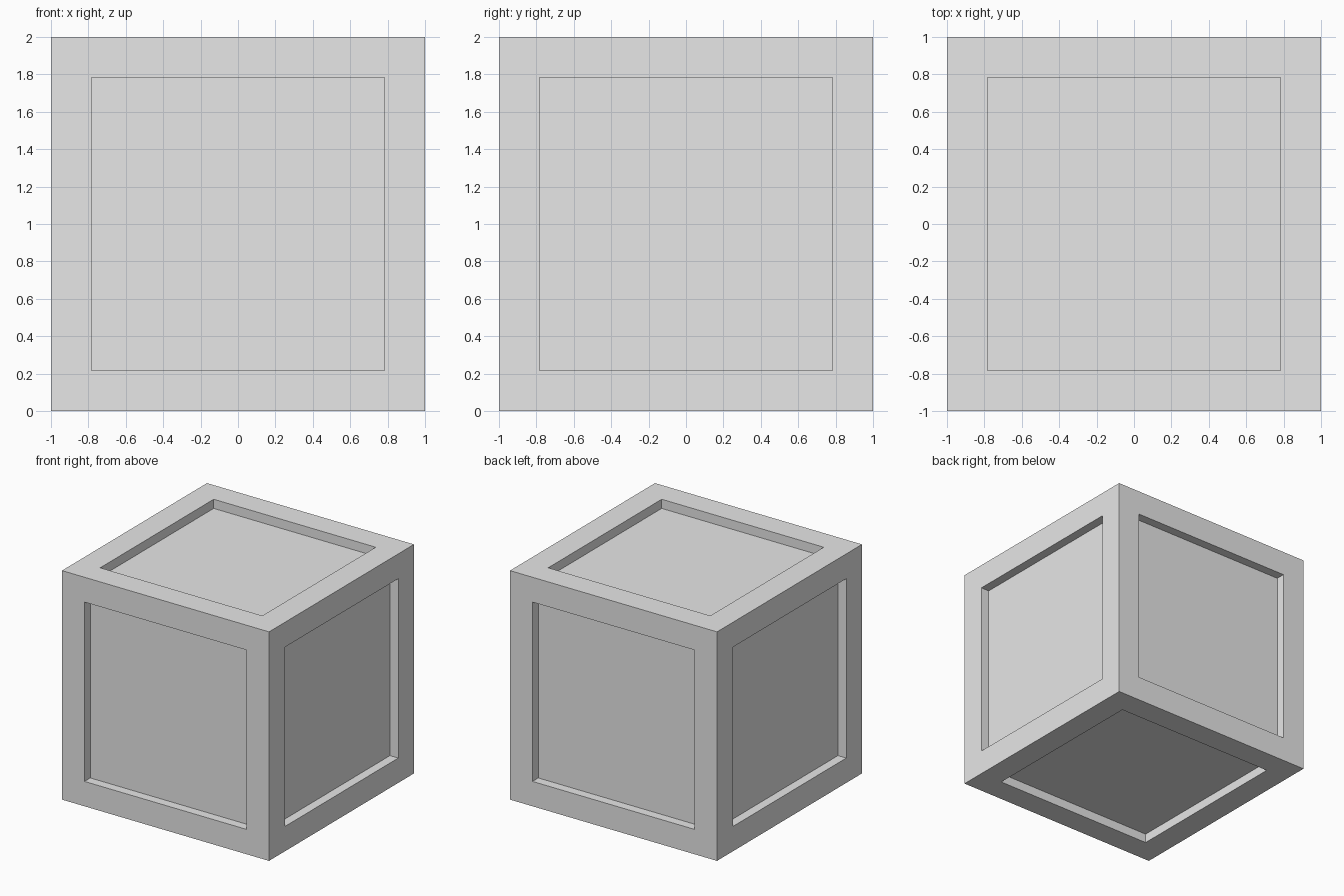
import bpy
import bmesh

SIZE = 2.0      # outer edge length
RIM = 0.217     # frame width around each panel
DEPTH = 0.08    # panel recess

default_cube = bpy.data.objects.get("Cube")
if default_cube:
    bpy.data.objects.remove(default_cube, do_unlink=True)

# Single plain grey
grey = bpy.data.materials.new("light_grey")
grey.use_nodes = True
color = (0.8, 0.8, 0.8, 1.0)
grey.diffuse_color = color
grey.node_tree.nodes["Principled BSDF"].inputs["Base Color"].default_value = color

# Crate body: a cube whose six faces are framed, then pushed straight inwards
bm = bmesh.new()
bmesh.ops.create_cube(bm, size=SIZE)
panels = list(bm.faces)
bmesh.ops.inset_individual(bm, faces=panels, thickness=RIM, use_even_offset=True)
for panel in panels:
    normal = panel.normal.copy()
    sunk = bmesh.ops.extrude_discrete_faces(bm, faces=[panel])["faces"][0]
    bmesh.ops.translate(bm, verts=sunk.verts, vec=-normal * DEPTH)
bmesh.ops.translate(bm, verts=bm.verts, vec=(0, 0, SIZE / 2))

# Merge the four mitred rim pieces of each side into clean frames' outward normals
bmesh.ops.recalc_face_normals(bm, faces=bm.faces)
mesh = bpy.data.meshes.new("crate")
bm.to_mesh(mesh)
bm.free()

mesh.materials.append(grey)
crate = bpy.data.objects.new("crate", mesh)
bpy.context.collection.objects.link(crate)
